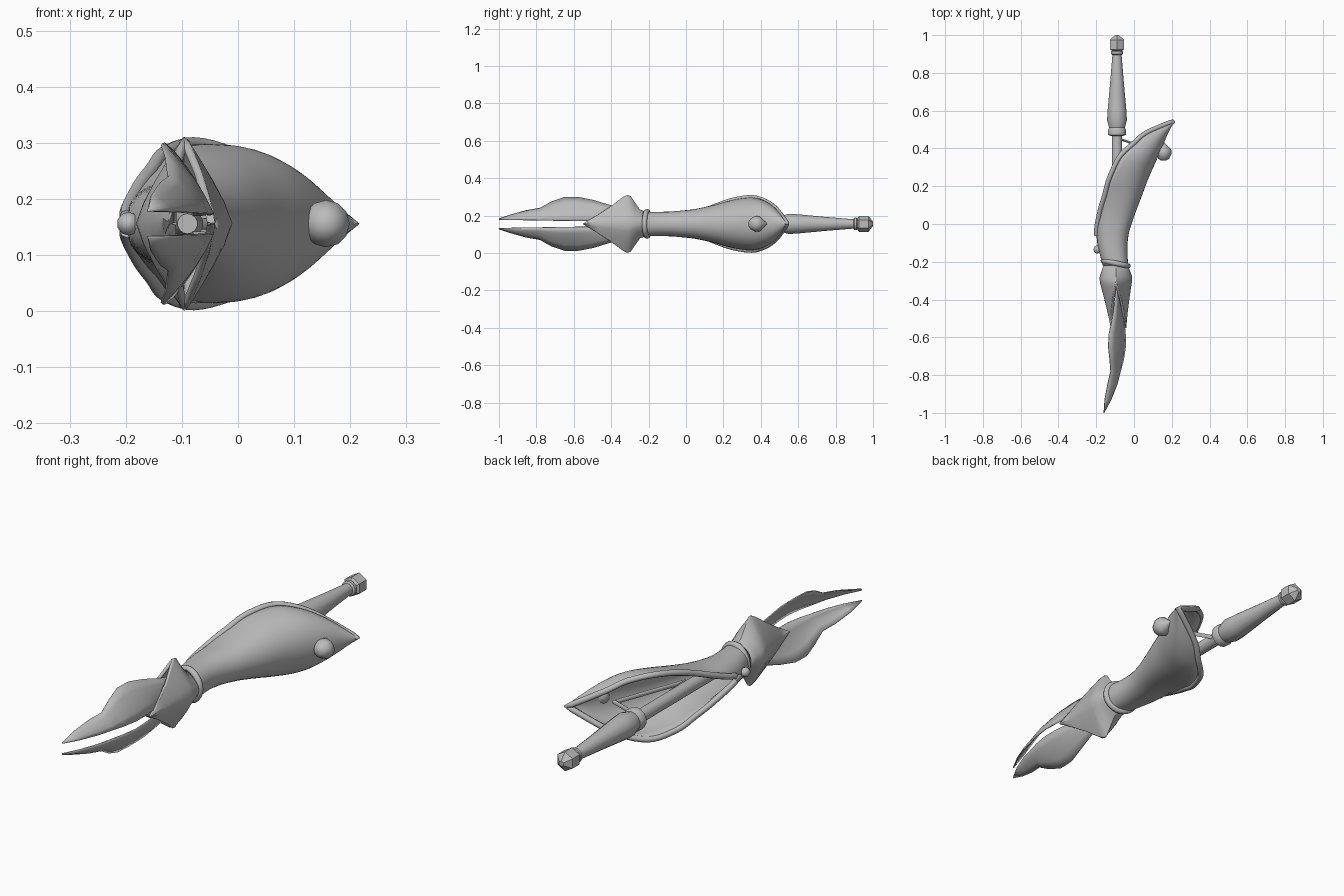
import bpy, bmesh, math
from mathutils import Vector

if "Cube" in bpy.data.objects:
    bpy.data.objects.remove(bpy.data.objects["Cube"])

ZC = 0.156  # mid height of the whole piece
grey = bpy.data.materials.new("plain grey")
grey.diffuse_color = (0.5, 0.5, 0.5, 1)
grey.use_nodes = True
grey.node_tree.nodes["Principled BSDF"].inputs["Base Color"].default_value = grey.diffuse_color


def finish(obj, angle=40):
    obj.data.materials.clear()
    obj.data.materials.append(grey)
    bpy.ops.object.select_all(action='DESELECT')
    obj.select_set(True)
    bpy.context.view_layer.objects.active = obj
    bpy.ops.object.shade_smooth_by_angle(angle=math.radians(angle))
    return obj


def mesh_object(name, grids, closed=False, thick=0, offset=-1, angle=40, caps=False):
    """Skin one or more grids of points into a single object."""
    bm = bmesh.new()
    for rows in grids:
        vs = [[bm.verts.new(p) for p in row] for row in rows]
        n = len(rows[0])
        for a, b in zip(vs, vs[1:]):
            for i in range(n if closed else n - 1):
                j = (i + 1) % n
                bm.faces.new((a[i], a[j], b[j], b[i]))
        if caps:
            bm.faces.new(vs[0])
            bm.faces.new(vs[-1])
    bmesh.ops.remove_doubles(bm, verts=bm.verts, dist=0.0008)
    bmesh.ops.recalc_face_normals(bm, faces=bm.faces)
    me = bpy.data.meshes.new(name)
    bm.to_mesh(me)
    bm.free()
    obj = bpy.data.objects.new(name, me)
    bpy.context.collection.objects.link(obj)
    finish(obj, angle)
    if thick:
        m = obj.modifiers.new("thickness", 'SOLIDIFY')
        m.thickness, m.offset = thick, offset
    return obj


def lathe(name, cx, profile, segs=14, angle=40):
    """Turn a (y, radius) profile around a line along y."""
    rows = [[(cx + r * math.sin(2 * math.pi * i / segs), y,
              ZC + r * math.cos(2 * math.pi * i / segs)) for i in range(segs)]
            for y, r in profile]
    return mesh_object(name, [rows], closed=True, angle=angle, caps=True)


def tube(name, points, radius, cyclic=False):
    cu = bpy.data.curves.new(name, 'CURVE')
    cu.dimensions = '3D'
    cu.bevel_depth, cu.bevel_resolution = radius, 2
    cu.use_fill_caps = True
    sp = cu.splines.new('POLY')
    sp.points.add(len(points) - 1)
    for p, co in zip(sp.points, points):
        p.co = (*co, 1)
    sp.use_cyclic_u = cyclic
    obj = bpy.data.objects.new(name, cu)
    bpy.context.collection.objects.link(obj)
    bpy.ops.object.select_all(action='DESELECT')
    obj.select_set(True)
    bpy.context.view_layer.objects.active = obj
    bpy.ops.object.convert(target='MESH')
    return finish(bpy.context.view_layer.objects.active, 50)


def refine(rows, steps):
    """Smooth interpolation between stations."""
    out = []
    for i in range(len(rows) - 1):
        p0, p1, p2 = rows[max(i - 1, 0)], rows[i], rows[i + 1]
        p3 = rows[min(i + 2, len(rows) - 1)]
        for k in range(steps):
            t = k / steps
            out.append([b + 0.5 * t * (c - a + t * (2*a - 5*b + 4*c - d + t * (3*(b - c) + d - a)))
                        for a, b, c, d in zip(p0, p1, p2, p3)])
    return out + [list(rows[-1])]


# Grip, hexagonal pommel and inner rod
lathe("grip", -0.09, [(0.465, 0.03), (0.472, 0.048), (0.495, 0.05), (0.51, 0.043),
                      (0.55, 0.054), (0.60, 0.051), (0.75, 0.037), (0.895, 0.025),
                      (0.9, 0.033), (0.912, 0.033), (0.918, 0.025)], angle=35)
lathe("pommel", -0.09, [(0.915, 0.028), (0.925, 0.043), (0.975, 0.043), (1.0, 0.012)], 6, 20)
lathe("inner_rod", -0.09, [(-0.38, 0.018), (-0.3, 0.028), (0.47, 0.028)])

# Open hand shell: y, centre x, half width, half height, half opening angle
stations = refine([
    (-0.22, -0.098, 0.067, 0.065, 180), (-0.12, -0.113, 0.078, 0.065, 180),
    (-0.04, -0.113, 0.088, 0.070, 165), (0.05, -0.100, 0.1045, 0.080, 140),
    (0.15, -0.090, 0.132, 0.102, 115), (0.25, -0.087, 0.167, 0.129, 100),
    (0.35, -0.055, 0.180, 0.142, 95), (0.42, -0.010, 0.165, 0.124, 90),
    (0.48, 0.060, 0.120, 0.082, 90), (0.535, 0.185, 0.025, 0.010, 90)], 4)
shell = []
for y, cx, rx, h, a in stations:
    row = []
    for i in range(25):
        th = math.radians(min(a, 180)) * (i / 12 - 1)
        c = math.cos(th)
        row.append((cx + rx * math.copysign(abs(c) ** 0.8, c), y, ZC + h * math.sin(th)))
    shell.append(row)
mesh_object("hand_shell", [shell], thick=0.014, angle=50)

# Rounded rim around the opening, meeting at the rear tip
open_rows = shell[7:]
rim = [r[-1] for r in open_rows] + [(0.205, 0.54, ZC)] + [r[0] for r in reversed(open_rows)]
tube("shell_rim", rim, 0.013)

# Triangular brace between rod and shell
tube("brace", [(-0.075, 0.45, ZC), (0.07, 0.40, ZC), (-0.05, 0.08, ZC)], 0.010, True)

# Bolt on the outer side and small stud at the neck
lathe("outer_bolt", 0.157, [(0.335, 0.012), (0.345, 0.028), (0.37, 0.042), (0.395, 0.040),
                            (0.415, 0.020), (0.434, 0.002)], 12)
lathe("neck_stud", -0.195, [(-0.156, 0.006), (-0.148, 0.017), (-0.135, 0.021),
                            (-0.122, 0.017), (-0.114, 0.006)], 10)

# Slightly tilted collar ring
ring = []
for i in range(24):
    t = 2 * math.pi * i / 24
    ring.append((-0.097 + 0.066 * math.cos(t), -0.208 - 0.014 * math.cos(t), ZC + 0.066 * math.sin(t)))
tube("collar", ring, 0.014, True)

# Guard: two pointed flaps meeting in flared horns; y, half height, half width
guard_rows = [(-0.215, 0.066, 0.064), (-0.245, 0.076, 0.074), (-0.275, 0.118, 0.085),
              (-0.295, 0.148, 0.086), (-0.312, 0.155, 0.084), (-0.335, 0.145, 0.079),
              (-0.40, 0.096, 0.066), (-0.47, 0.050, 0.053), (-0.55, 0.002, 0.041)]
flaps = []
for side in (-1, 1):
    rows = []
    for y, h, w in guard_rows:
        f = max(0, (-0.31 - y) / 0.24)
        e = w * f
        cx = -0.096 + 0.014 * f
        power = 2 if y > -0.26 else 1.35
        rows.append([(cx + side * (e + (w - e) * (1 - abs(t) ** power)), y, ZC + h * t)
                     for t in [math.sin(math.pi / 2 * k / 6) for k in range(-6, 7)]])
    flaps.append(rows)
mesh_object("guard", flaps, thick=0.014, angle=45)

# Twin thin twisted blades: y, inner x, outer x, inner height, outer height
blade_rows = [(-1.0, -0.160, -0.160, 0.022, 0.027), (-0.93, -0.122, -0.155, 0.021, 0.050),
              (-0.85, -0.090, -0.140, 0.020, 0.072), (-0.78, -0.072, -0.124, 0.019, 0.084),
              (-0.72, -0.056, -0.128, 0.018, 0.118), (-0.65, -0.045, -0.136, 0.017, 0.142),
              (-0.58, -0.046, -0.132, 0.016, 0.143), (-0.50, -0.054, -0.115, 0.015, 0.128),
              (-0.40, -0.075, -0.100, 0.014, 0.098), (-0.31, -0.090, -0.098, 0.014, 0.080)]
for name, s in (("upper_blade", 1), ("lower_blade", -1)):
    grid = [[(xi + (xo - xi) * u + 0.010 * math.sin(math.pi * u) * (y > -0.99), y,
              ZC + s * (zi + (zo - zi) * u)) for u in (0, 0.25, 0.5, 0.75, 1)]
            for y, xi, xo, zi, zo in blade_rows]
    mesh_object(name, [grid], thick=0.005, offset=0, angle=35)
